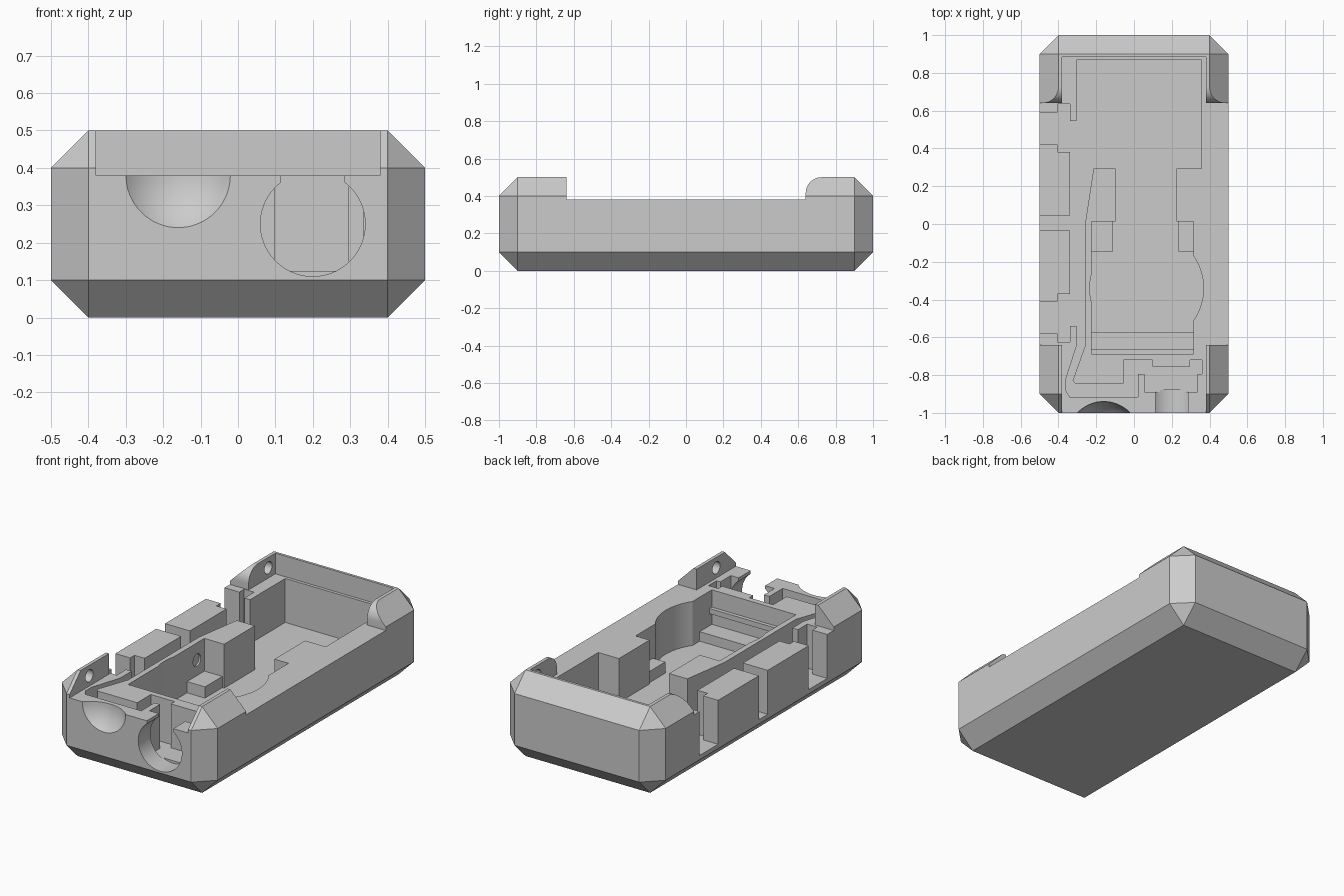
import bpy, bmesh, math
from mathutils import Matrix, Vector

if "Cube" in bpy.data.objects:
    bpy.data.objects.remove(bpy.data.objects["Cube"])

grey = bpy.data.materials.new("plain_grey")
grey.diffuse_color = (0.6, 0.6, 0.6, 1)
grey.use_nodes = True
grey.node_tree.nodes["Principled BSDF"].inputs["Base Color"].default_value = grey.diffuse_color
FLOOR, RIM = 0.125, 0.38


def finish(name, bm):
    bmesh.ops.recalc_face_normals(bm, faces=bm.faces[:])
    me = bpy.data.meshes.new(name)
    bm.to_mesh(me)
    bm.free()
    me.materials.append(grey)
    ob = bpy.data.objects.new(name, me)
    bpy.context.collection.objects.link(ob)
    return ob


def box(name, x0, x1, y0, y1, z0, z1):
    bm = bmesh.new()
    bmesh.ops.create_cube(bm, size=1)
    for v in bm.verts:
        v.co = ((x0 + x1) / 2 + v.co.x * (x1 - x0),
                (y0 + y1) / 2 + v.co.y * (y1 - y0),
                (z0 + z1) / 2 + v.co.z * (z1 - z0))
    return finish(name, bm)


def prism(name, points, offset):
    """Extrude a closed 3D outline along an offset."""
    bm = bmesh.new()
    face = bm.faces.new([bm.verts.new(p) for p in points])
    ext = bmesh.ops.extrude_face_region(bm, geom=[face])
    bmesh.ops.translate(bm, vec=Vector(offset),
                        verts=[g for g in ext["geom"] if isinstance(g, bmesh.types.BMVert)])
    return finish(name, bm)


def cylinder(name, centre, radius, depth, axis="Z", segments=64):
    bm = bmesh.new()
    rot = {"Z": Matrix(), "X": Matrix.Rotation(math.pi / 2, 4, "Y"),
           "Y": Matrix.Rotation(math.pi / 2, 4, "X")}[axis]
    bmesh.ops.create_cone(bm, cap_ends=True, segments=segments, radius1=radius, radius2=radius,
                          depth=depth, matrix=Matrix.Translation(centre) @ rot)
    return finish(name, bm)


def cut(target, cutter):
    mod = target.modifiers.new("cut", "BOOLEAN")
    mod.operation, mod.solver, mod.object = "DIFFERENCE", "EXACT", cutter
    bpy.context.view_layer.objects.active = target
    bpy.ops.object.modifier_apply(modifier=mod.name)
    bpy.data.objects.remove(cutter)


# Case: box with every edge chamfered by 0.1
bm = bmesh.new()
for sx in (-1, 1):
    for sy in (-1, 1):
        for z, zi in ((0, 0.1), (0.5, 0.4)):
            for p in ((0.4, 0.9, z), (0.5, 0.9, zi), (0.4, 1.0, zi)):
                bm.verts.new((sx * p[0], sy * p[1], p[2]))
bmesh.ops.convex_hull(bm, input=bm.verts[:])
bmesh.ops.dissolve_limit(bm, angle_limit=0.01, verts=bm.verts[:], edges=bm.edges[:])
case = finish("case", bm)

# Lowered rim between the corner ears, rounded at the rear ears
arc = [(0.725 - 0.085 * math.cos(a), 0.415 + 0.085 * math.sin(a))
       for a in [i * math.pi / 24 for i in range(13)]]
side = [(-0.64, RIM), (0.64, RIM)] + arc + [(0.725, 0.6), (-0.64, 0.6)]
cut(case, prism("rim_cutter", [(-0.6, y, z) for y, z in side], (1.2, 0, 0)))
cut(case, box("end_cutter", -0.38, 0.38, -1.1, 0.885, RIM, 0.6))

# Pocket outline: side slots, wire channel with socket pocket, main bay
slots = [(-.304, .545), (-.34, .545), (-.34, .634), (-.405, .634), (-.405, .59), (-.6, .59),
         (-.6, .42), (-.405, .42), (-.405, .38), (-.34, .38), (-.34, .045), (-.6, .045),
         (-.6, -.035), (-.34, -.035), (-.34, -.37), (-.405, -.37), (-.405, -.41), (-.6, -.41),
         (-.6, -.58), (-.405, -.58), (-.405, -.625), (-.34, -.625), (-.34, -.54), (-.304, -.54)]
channel = [(-.304, -.645), (-.362, -.825), (-.362, -.88), (-.34, -.915), (.02, -.915),
           (.02, -.793), (.055, -.793), (.055, -.89), (.335, -.89), (.335, -.793),
           (.36, -.793), (.36, -.72), (.297, -.72), (.297, -.755), (.098, -.755),
           (.098, -.72), (-.055, -.72), (-.055, -.845), (-.31, -.845), (-.325, -.83),
           (-.257, -.64), (-.257, .013), (-.214, .294)]
bay = [(-.098, .294), (-.098, .013), (-.225, .013), (-.225, -.687), (.315, -.687), (.315, .013),
       (.225, .013), (.225, .294), (.357, .294), (.357, .867), (-.304, .867)]
cut(case, prism("pocket_cutter", [(x, y, FLOOR) for x, y in slots + channel + bay], (0, 0, 0.5)))

# Round widening of the bay
cut(case, cylinder("bay_round_cutter", (0.067, -0.34, FLOOR + 0.25), 0.301, 0.5, segments=96))

# Round socket opening in the front with a slit to the rim
cut(case, cylinder("socket_cutter", (0.2, -0.99, 0.25), 0.14, 0.22, "Y"))
cut(case, box("slit_cutter", 0.115, 0.285, -1.1, -0.875, 0.25, 0.6))

# Shallow spherical thumb dish in the front
bm = bmesh.new()
bmesh.ops.create_uvsphere(bm, u_segments=64, v_segments=32, radius=0.193,
                          matrix=Matrix.Translation((-0.16, -1.133, RIM)))
cut(case, finish("dish_cutter", bm))

# Blind holes in the inner faces of the ears, and small dimples in the bay walls
for s in (-1, 1):
    for y in (-0.82, 0.82):
        cut(case, cylinder("ear_hole_cutter", (s * 0.38, y, 0.44), 0.035, 0.09, "X", 32))
for x in (-0.225, 0.315):
    cut(case, cylinder("dimple_cutter", (x, -0.055, 0.28), 0.035, 0.02, "X", 32))

bpy.ops.object.select_all(action="DESELECT")
case.select_set(True)
bpy.context.view_layer.objects.active = case
bpy.ops.object.shade_smooth_by_angle(angle=math.radians(25))

# Low supports and front ledge inside the bay
box("left_support", -0.23, -0.11, -0.146, 0.02, 0.115, 0.19)
box("right_support", 0.235, 0.32, -0.146, 0.02, 0.115, 0.19)
box("front_ledge", -0.23, 0.32, -0.69, -0.575, 0.115, 0.18)
box("front_lip", -0.23, 0.32, -0.69, -0.665, 0.25, 0.28)
